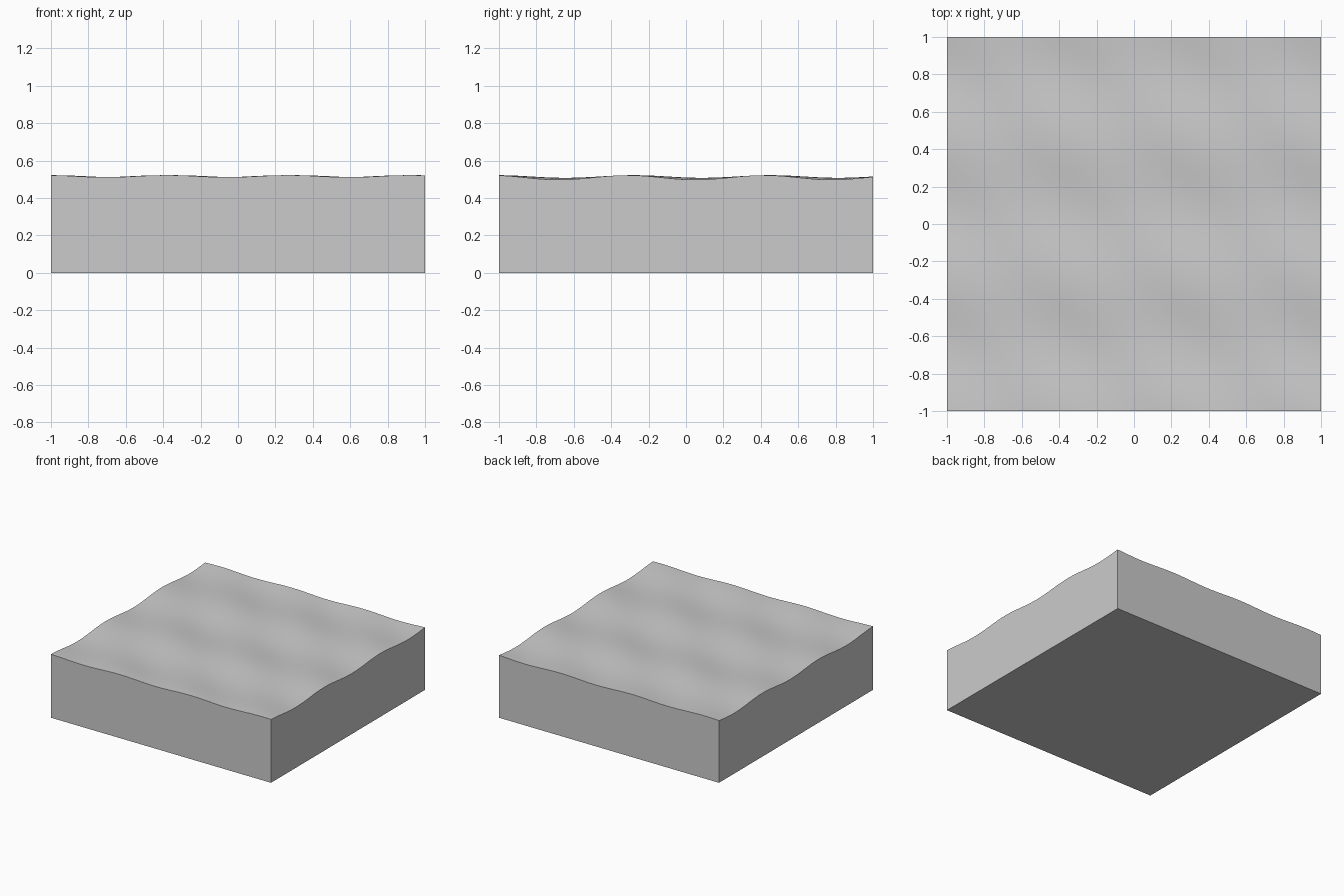
import bpy, bmesh
from math import cos, tau, radians

if "Cube" in bpy.data.objects:
    bpy.data.objects.remove(bpy.data.objects["Cube"])

# Plain grey material
grey = bpy.data.materials.new("plain_grey")
grey.use_nodes = True
grey.diffuse_color = (0.6, 0.6, 0.6, 1)
grey.node_tree.nodes["Principled BSDF"].inputs["Base Color"].default_value = (0.6, 0.6, 0.6, 1)


def ripple(x, y):
    """Height of the surface: a lengthwise wave crossed by a diagonal one."""
    along = tau * (y + 0.28) / 0.73
    across = tau * (x - 0.93) / 0.65
    return 0.5095 + 0.007 * cos(along) + 0.0055 * cos(across + along)


# Rippled top
bm = bmesh.new()
bmesh.ops.create_grid(bm, x_segments=80, y_segments=80, size=1)
for v in bm.verts:
    v.co.z = ripple(v.co.x, v.co.y)

# Straight walls drawn down from the rim, closed by a flat base
rim = [e for e in bm.edges if e.is_boundary]
walls = bmesh.ops.extrude_edge_only(bm, edges=rim)["geom"]
for v in walls:
    if isinstance(v, bmesh.types.BMVert):
        v.co.z = 0
base_edges = [e for e in bm.edges if e.is_boundary]
bmesh.ops.contextual_create(bm, geom=base_edges)
bmesh.ops.recalc_face_normals(bm, faces=bm.faces)

mesh = bpy.data.meshes.new("water_block")
bm.to_mesh(mesh)
bm.free()
mesh.materials.append(grey)
block = bpy.data.objects.new("water_block", mesh)
bpy.context.collection.objects.link(block)

# Smooth ripples with sharp outer edges
bpy.ops.object.select_all(action="DESELECT")
block.select_set(True)
bpy.context.view_layer.objects.active = block
bpy.ops.object.shade_smooth_by_angle(angle=radians(40))
